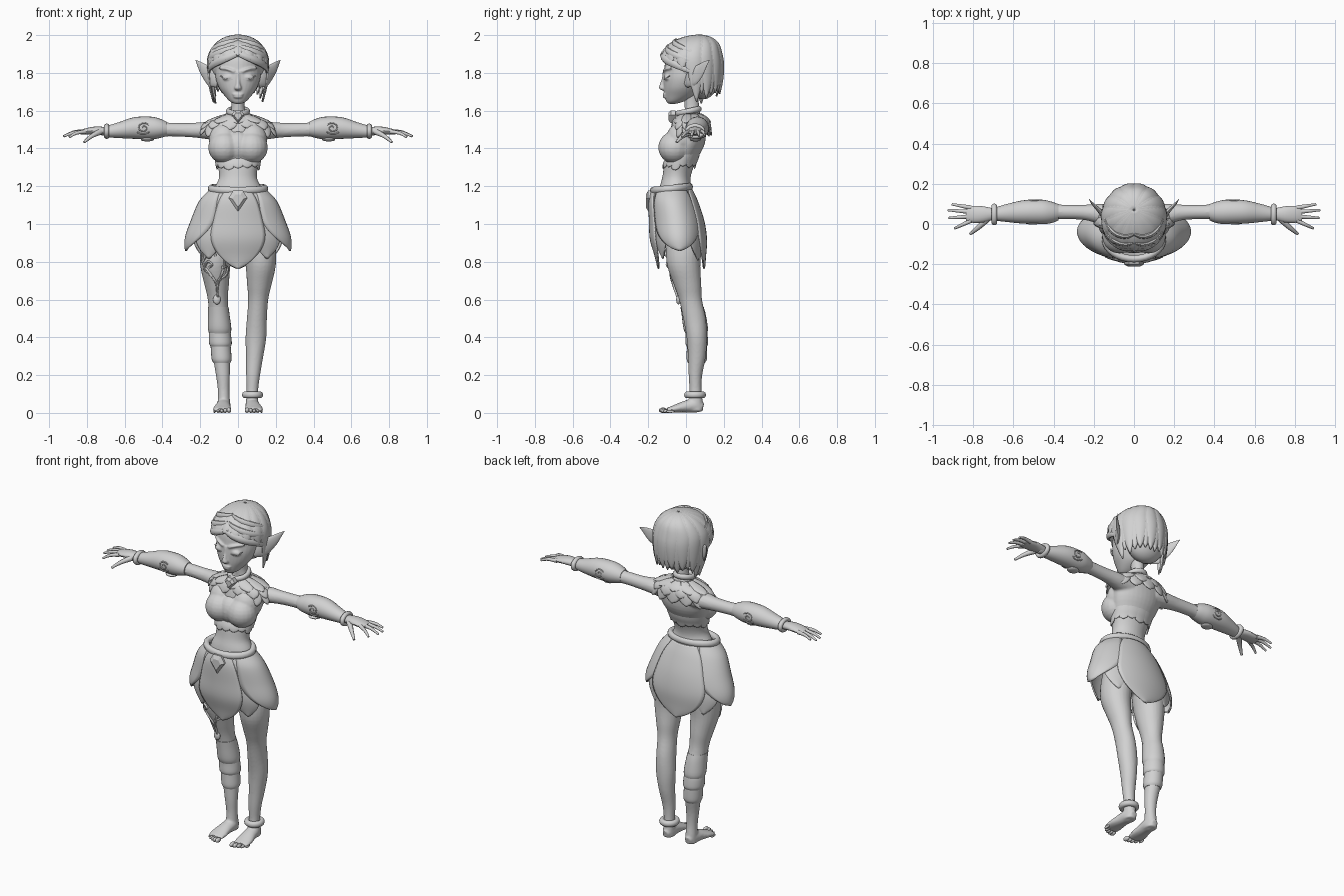
import bpy, bmesh, math, random
from mathutils import Vector, Matrix
random.seed(4)
rad, sin, cos, pi = math.radians, math.sin, math.cos, math.pi

grey = bpy.data.materials.new("plain_grey")
grey.diffuse_color = (0.64, 0.64, 0.64, 1)


def finish(name, bm, mirror=False, voxel=0, thick=0, sharp=45):
    bmesh.ops.recalc_face_normals(bm, faces=bm.faces)
    for f in bm.faces:
        f.smooth = True
    me = bpy.data.meshes.new(name)
    bm.to_mesh(me)
    bm.free()
    me.materials.append(grey)
    me.set_sharp_from_angle(angle=rad(sharp))
    ob = bpy.data.objects.new(name, me)
    bpy.context.collection.objects.link(ob)
    if thick:
        m = ob.modifiers.new("thickness", 'SOLIDIFY')
        m.thickness, m.offset = thick, 0
    if voxel:
        m = ob.modifiers.new("blend", 'REMESH')
        m.mode, m.voxel_size, m.use_smooth_shade = 'VOXEL', voxel, True
        m = ob.modifiers.new("relax", 'SMOOTH')
        m.factor, m.iterations = 0.5, 5
    if mirror:
        ob.modifiers.new("mirror", 'MIRROR')
    return ob


def spline(pts, t):
    """Catmull-Rom through rows of numbers, t from 0 to 1."""
    s = min(max(t, 0), 1) * (len(pts) - 1)
    i = min(int(s), len(pts) - 2)
    f = s - i
    p = [pts[min(max(i + k, 0), len(pts) - 1)] for k in (-1, 0, 1, 2)]
    return [b + .5 * f * (c - a + f * (2 * a - 5 * b + 4 * c - d + f * (3 * (b - c) + d - a)))
            for a, b, c, d in zip(*p)]


def sweep(bm, pts, ref=(0, 0, 1), axis=None, n=16, sub=4, s=1):
    """Loft ellipses along rows of (x, y, z, half width, half height)."""
    cnt = (len(pts) - 1) * sub
    rows = [spline(pts, i / cnt) for i in range(cnt + 1)]
    ctr = [Vector((r[0] * s, r[1], r[2])) for r in rows]
    rings = []
    for i, r in enumerate(rows):
        t = Vector(axis) if axis else (ctr[min(i + 1, cnt)] - ctr[max(i - 1, 0)]).normalized()
        side = t.cross(Vector(ref)).normalized()
        up = side.cross(t)
        a, b = max(r[3], .0008), max(r[4], .0008)
        rings.append([bm.verts.new(ctr[i] + side * a * cos(2 * pi * k / n) + up * b * sin(2 * pi * k / n))
                      for k in range(n)])
    for p, q in zip(rings, rings[1:]):
        for k in range(n):
            bm.faces.new((p[k], p[(k + 1) % n], q[(k + 1) % n], q[k]))
    bm.faces.new(rings[0])
    bm.faces.new(rings[-1])


def column(bm, pts, s=1, n=24):
    sweep(bm, pts, (0, 1, 0), (0, 0, 1), n, s=s)


def tube(bm, pts, r0, r1, n=8, s=1):
    k = len(pts) - 1
    sweep(bm, [(*p, r0 + (r1 - r0) * i / k, r0 + (r1 - r0) * i / k) for i, p in enumerate(pts)],
          (.1, .9, .3), n=n, s=s)


def ball(bm, c, r):
    bmesh.ops.create_uvsphere(bm, u_segments=20, v_segments=12, radius=1,
                              matrix=Matrix.Translation(c) @ Matrix.Diagonal((*r, 1)))


def ring(bm, c, a, b, r, along_x=False, tilt=0):
    def pt(i, j):
        u, v = 2 * pi * i / 32, 2 * pi * j / 10
        p = ((a + r * cos(v)) * cos(u), (b + r * cos(v)) * sin(u), r * 1.15 * sin(v) + tilt * sin(u))
        return Vector(c) + Vector((p[2], p[0], p[1]) if along_x else p)
    g = [[bm.verts.new(pt(i, j)) for j in range(10)] for i in range(32)]
    for i in range(32):
        for j in range(10):
            h = g[(i + 1) % 32]
            bm.faces.new((g[i][j], h[j], h[(j + 1) % 10], g[i][(j + 1) % 10]))


def around(prof, t, phi, k=1.0, lift=0):
    """Point on a profile of ellipses; phi 0 is the front."""
    x, y, z, a, b = spline(prof, t)
    return Vector((x + (a * k + lift) * sin(phi), y - (b * k + lift) * cos(phi), z))


def leaf(bm, prof, phi, half, t0, t1, base=.8, power=.8, k=1.0, lift=.008, nu=8, nv=14):
    """Pointed leaf wrapped over a profile."""
    g = []
    for j in range(nv + 1):
        v = j / nv
        w = base + (1 - base) * sin(pi * v) if v < .5 else max(1 - ((v - .5) * 2) ** 2, 0) ** power
        w = max(w, .02)
        g.append([bm.verts.new(around(prof, t0 + (t1 - t0) * v, rad(phi + half * w * u), k, lift * (1 - u * u)))
                  for u in [2 * i / nu - 1 for i in range(nu + 1)]])
    for p, q in zip(g, g[1:]):
        for i in range(nu):
            bm.faces.new((p[i], p[i + 1], q[i + 1], q[i]))


def gem(name, c, w, h):
    bm = bmesh.new()
    out = [(-w, .3 * h), (-.5 * w, h), (.5 * w, h), (w, .3 * h), (0, -h)]
    rows = [[bm.verts.new((c[0] + x * k, c[1] + d, c[2] + z * k)) for x, z in out]
            for k, d in ((1, .025), (1, 0), (.6, -.012))]
    for p, q in zip(rows, rows[1:]):
        for i in range(5):
            bm.faces.new((p[i], p[(i + 1) % 5], q[(i + 1) % 5], q[i]))
    bm.faces.new(rows[0])
    bm.faces.new(rows[2])
    finish(name, bm, sharp=15)


# body: torso, bust, legs, feet and arms blended together
leg = [(.09, -.01, 1.0, .085, .095), (.112, -.012, .88, .088, .095), (.12, -.012, .78, .08, .088),
       (.113, .008, .68, .065, .073), (.107, .024, .6, .053, .061), (.1, .045, .5, .053, .06),
       (.095, .057, .4, .055, .054), (.088, .058, .3, .046, .047), (.08, .05, .2, .037, .036),
       (.076, .05, .12, .031, .032), (.075, .052, .05, .033, .038), (.075, .052, .008, .033, .038)]
body = bmesh.new()
column(body, [(0, -.01, .88, .07, .06), (0, -.012, .95, .15, .095), (0, -.025, 1.03, .175, .105),
              (0, -.045, 1.12, .15, .1), (0, -.055, 1.19, .125, .085), (0, -.05, 1.25, .1, .075),
              (0, -.03, 1.33, .113, .082), (0, .01, 1.42, .145, .088), (0, .035, 1.5, .15, .07),
              (0, .042, 1.55, .09, .05), (0, .033, 1.6, .037, .039), (0, .025, 1.7, .038, .04)], n=32)
ball(body, (0, -.06, 1.41), (.075, .072, .085))
for s in (1, -1):
    ball(body, (.072 * s, -.062, 1.405), (.086, .085, .085))
    ball(body, (.075 * s, -.03, 1.45), (.08, .075, .085))
    column(body, leg, s)
    sweep(body, [(.075, .09, .028, .02, .022), (.075, .05, .038, .036, .038), (.079, 0, .034, .04, .032),
                 (.084, -.06, .022, .049, .02), (.084, -.1, .014, .045, .012)], s=s)
    sweep(body, [(.08, .04, 1.485, .06, .05), (.17, .05, 1.495, .05, .045), (.25, .058, 1.497, .038, .038),
                 (.36, .06, 1.5, .036, .036), (.45, .06, 1.5, .04, .04), (.6, .055, 1.495, .035, .035),
                 (.7, .05, 1.49, .027, .024), (.73, .05, 1.49, .03, .02)], axis=(1, 0, 0), s=s)
finish("body", body, voxel=.006)

# toes and hands
toes = bmesh.new()
for i in range(5):
    r = .014 - .0016 * i
    ball(toes, (.048 + .019 * i, -.122 + .004 * i * i * .6, r), (r * .85, .022, r))
finish("toes", toes, mirror=True)
hand = bmesh.new()
sweep(hand, [(.69, .05, 1.49, .026, .022), (.75, .048, 1.495, .04, .021), (.8, .048, 1.491, .042, .017),
             (.835, .048, 1.486, .036, .011)])
for y0, tip in ((.081, (.905, .098, 1.474)), (.06, (.925, .069, 1.465)), (.038, (.922, .03, 1.464)),
                (.017, (.893, -.022, 1.46))):
    b = Vector((.81, y0, 1.489))
    m = b.lerp(Vector(tip), .55) + Vector((0, 0, .008))
    tube(hand, [b, m, tip], .012, .006)
tube(hand, [(.73, .025, 1.488), (.775, -.018, 1.465), (.815, -.05, 1.433)], .017, .007)
finish("hand", hand, mirror=True)

# head with nose, lips, brows and lowered eyelids
head = bmesh.new()
column(head, [(0, -.075, 1.636, .016, .018), (0, -.058, 1.648, .042, .046), (0, -.032, 1.68, .072, .081),
              (0, -.02, 1.72, .1, .098), (0, -.005, 1.77, .118, .115), (0, .01, 1.82, .122, .125),
              (0, .02, 1.88, .12, .125), (0, .025, 1.94, .09, .09), (0, .025, 1.97, .04, .04)], n=32)
column(head, [(0, -.12, 1.706, .008, .006), (0, -.125, 1.718, .02, .018), (0, -.123, 1.74, .012, .016),
              (0, -.115, 1.77, .011, .013), (0, -.112, 1.81, .013, .012)])
ball(head, (0, -.112, 1.686), (.03, .012, .007))
ball(head, (0, -.11, 1.673), (.025, .013, .008))
for s in (1, -1):
    tube(head, [(.018, -.115, 1.806), (.055, -.109, 1.82), (.098, -.075, 1.826)], .009, .006, s=s)
    ball(head, (.05 * s, -.098, 1.776), (.034, .019, .018))
finish("head", head, voxel=.005)
eyes = bmesh.new()
tube(eyes, [(.02, -.113, 1.768), (.05, -.116, 1.766), (.075, -.106, 1.772), (.093, -.086, 1.785)], .002, .003)
finish("eyelid", eyes, mirror=True)
ear = bmesh.new()
sweep(ear, [(.1, 0, 1.75, .014, .03), (.14, .03, 1.775, .014, .048), (.175, .07, 1.81, .011, .036),
            (.205, .1, 1.845, .006, .017), (.225, .125, 1.868, .001, .001)])
finish("ear", ear, mirror=True)

# hair: inner mass, hanging locks and swept front bands
hair = [(0, .07, 2.0, .004, .004), (0, .06, 1.988, .06, .065), (0, .045, 1.955, .11, .12),
        (0, .03, 1.9, .146, .153), (0, .03, 1.84, .154, .162), (0, .035, 1.76, .149, .152),
        (0, .04, 1.7, .138, .135), (0, .045, 1.635, .12, .112)]
bm = bmesh.new()
ball(bm, (0, .045, 1.85), (.145, .14, .142))
ball(bm, (0, .09, 1.76), (.112, .08, .1))
finish("hair_mass", bm)
bm = bmesh.new()
for i in range(30):
    phi = -180 + 12 * i
    p = abs(phi)
    end = .45 + p * .0022 if p < 86 else random.uniform(.84, 1.0)
    leaf(bm, hair, phi, 15, 0, end, .9, .5 if p < 86 else .75, 1 + .02 * (i % 2), .006, 6, 16)
finish("hair_locks", bm, thick=.006)
bm = bmesh.new()
for ta, tb in ((.43, .69), (.33, .57), (.23, .45)):
    pts = []
    for j in range(8):
        f = j / 7
        w = .008 + .013 * sin(pi * min(f + .12, 1))
        pts.append((*around(hair, ta + (tb - ta) * f, rad(1 + 112 * f), 1, .001), w * .65, w))
    sweep(bm, pts, n=10)
finish("hair_bands", bm, mirror=True)

# choker and feather collar
bm = bmesh.new()
ring(bm, (0, .013, 1.597), .05, .056, .014, tilt=.012)
finish("choker", bm)
gem("choker_gem", (0, -.08, 1.568), .034, .034)
collar = [(0, .025, 1.582, .055, .05), (0, .028, 1.56, .12, .078), (0, .028, 1.53, .175, .095),
          (0, .025, 1.48, .2, .105), (0, .022, 1.435, .203, .108)]
bm = bmesh.new()
for row, (n, t0, t1) in enumerate(((10, 0, .45), (12, .15, .64), (14, .3, .82))):
    for i in range(n):
        leaf(bm, collar, 360 * (i + .5 * (row % 2)) / n, 205 / n, t0, t1 + random.uniform(-.03, .04),
             .7, .65, 1.04 - .03 * row + .01 * (i % 2), .005, 6, 10)
finish("feather_collar", bm, thick=.006)

# ragged bodice hem
hem = [(0, -.006, 1.38, .124, .078), (0, -.02, 1.35, .121, .085), (0, -.033, 1.32, .117, .086),
       (0, -.04, 1.285, .112, .083)]
bm = bmesh.new()
for i in range(14):
    leaf(bm, hem, i * 360 / 14, 20, 0, random.uniform(.75, 1), 1, .45, 1, .001, 6, 10)
finish("bodice_hem", bm, thick=.004)

# belt, buckle and petal skirt
bm = bmesh.new()
ring(bm, (0, -.077, 1.187), .142, .096, .018, tilt=.01)
finish("belt", bm)
gem("belt_gem", (0, -.2, 1.122), .05, .056)
skirt = [(0, -.075, 1.18, .142, .1), (0, -.068, 1.12, .198, .12), (0, -.05, 1.02, .242, .135),
         (0, -.04, .92, .275, .14), (0, -.03, .83, .268, .125), (0, -.025, .765, .24, .115)]
bm = bmesh.new()
for phi, half, t1, power, k in ((0, 32, 1, 1.0, 1.01), (180, 40, 1, 1.0, 1.01),
                                (90, 58, .73, .68, .99), (-90, 58, .73, .68, .99),
                                (38, 27, .83, .95, .93), (-38, 27, .83, .95, .93),
                                (140, 30, .85, .95, .94), (-140, 30, .85, .95, .94)):
    leaf(bm, skirt, phi, half, 0, t1, .85, power, k, .006, 14, 24)
finish("petal_skirt", bm, thick=.008)

# bracers with spirals, wrist rings and anklet
bm = bmesh.new()
sweep(bm, [(.375, .058, 1.503, .04, .037), (.41, .058, 1.506, .053, .05), (.46, .06, 1.508, .061, .06),
           (.55, .06, 1.508, .058, .057), (.63, .055, 1.497, .045, .042), (.685, .05, 1.49, .034, .032)],
      axis=(1, 0, 0), n=24)
ball(bm, (.48, .05, 1.447), (.035, .03, .01))
for side in (-1, 1):
    tube(bm, [(.5 + (.006 + .036 * i / 20) * cos(i * .6), .06 + side * (.06 - .007 * (i / 20) ** 2),
               1.508 + (.006 + .03 * i / 20) * sin(i * .6)) for i in range(21)], .003, .004)
finish("bracer", bm, mirror=True)
bm = bmesh.new()
ring(bm, (.695, .048, 1.491), .042, .029, .012, True)
finish("wrist_ring", bm, mirror=True)
bm = bmesh.new()
ring(bm, (.077, .048, .095), .04, .042, .016)
finish("anklet", bm)


# calf wrap and vine ornament on one leg
def leg_at(z, grow):
    i = next(i for i in range(len(leg) - 1) if leg[i + 1][2] <= z)
    f = (leg[i][2] - z) / (leg[i][2] - leg[i + 1][2])
    x, y, _, a, b = [p + (q - p) * f for p, q in zip(leg[i], leg[i + 1])]
    return (-x, y, z, a + grow, b + grow)


bm = bmesh.new()
for top, bottom in ((.56, .42), (.435, .35), (.365, .265)):
    column(bm, [leg_at(top + (bottom - top) * f, g) for f, g in ((0, .001), (.3, .004), (.8, .008), (1, .002))])
finish("calf_wrap", bm)
bm = bmesh.new()
for path in (((.88, -50), (.8, -55), (.74, -25), (.68, 0), (.61, 0)),
             ((.86, 20), (.8, 35), (.74, 25), (.68, 5), (.62, 0)),
             ((.72, -15), (.76, -45), (.8, -30), (.785, -12), (.77, -24)),
             ((.7, 5), (.73, 45), (.77, 50), (.775, 28), (.755, 32)),
             ((.8, -55), (.84, -30), (.86, -10), (.83, -2))):
    tube(bm, [around([leg_at(z, .003)] * 2, 0, rad(p)) for z, p in path], .007, .006)
ball(bm, (-.112, -.04, .6), (.02, .012, .026))
finish("thigh_vine", bm)
